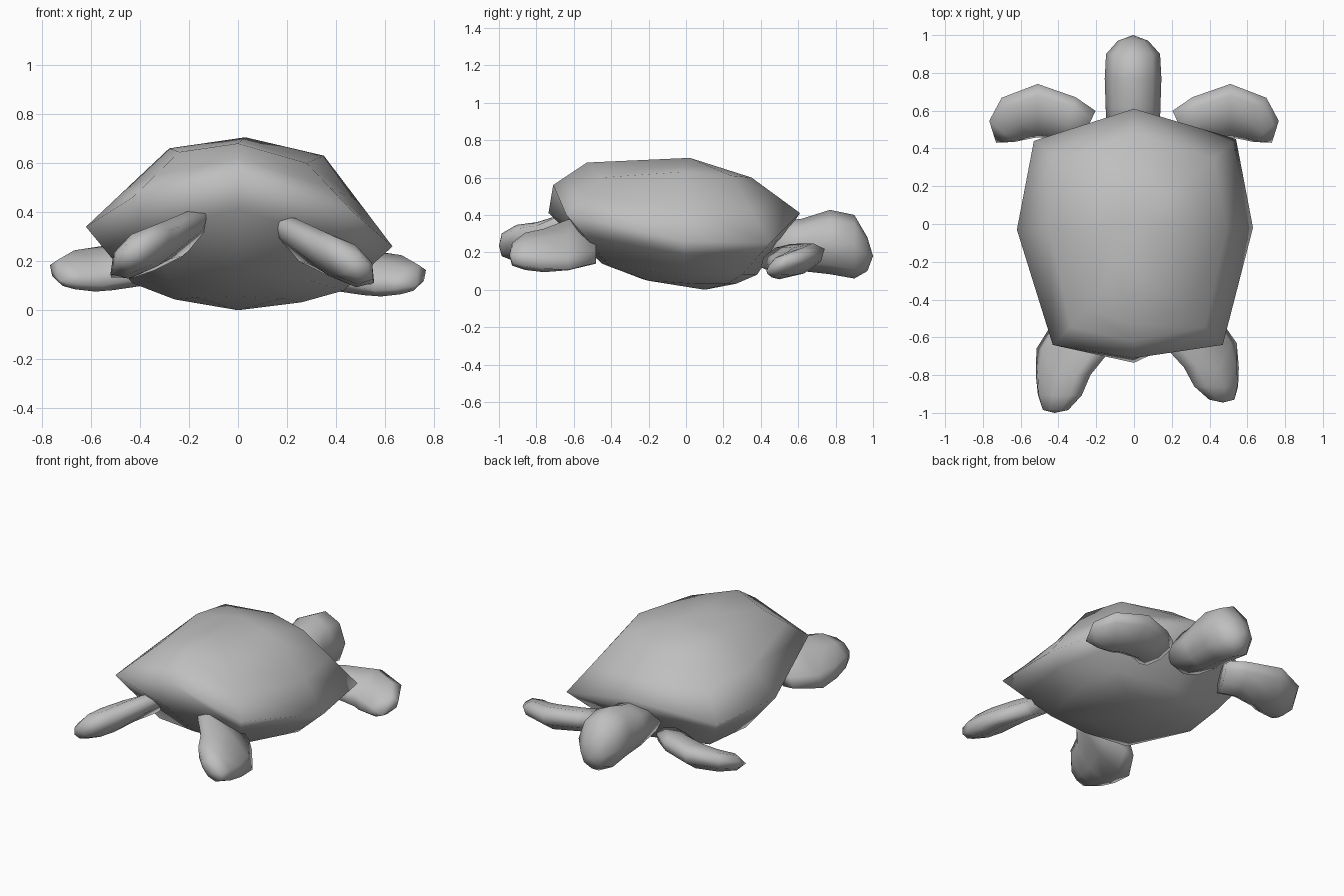
import bpy
import math
from mathutils import Vector

default_cube = bpy.data.objects.get("Cube")
if default_cube:
    bpy.data.objects.remove(default_cube)

skin = bpy.data.materials.new("plain_grey")
skin.use_nodes = True
grey = (0.52, 0.52, 0.52, 1)
skin.diffuse_color = grey
skin.node_tree.nodes["Principled BSDF"].inputs["Base Color"].default_value = grey


def loft(name, rings, end, start=None):
    """Skin a list of equal rings; fan to the end point and fan or cap the start."""
    sides = len(rings[0])
    verts = [Vector(point) for ring in rings for point in ring]
    faces = []
    for level in range(len(rings) - 1):
        for i in range(sides):
            a = level * sides + i
            b = level * sides + (i + 1) % sides
            faces.append((a, b, b + sides, a + sides))
    for tip, first in ((start, 0), (end, len(verts) - sides)):
        loop = list(range(first, first + sides))
        if tip is None:
            faces.append(loop)
        else:
            verts.append(Vector(tip))
            centre = len(verts) - 1
            faces += [(loop[i], loop[(i + 1) % sides], centre) for i in range(sides)]
    mesh = bpy.data.meshes.new(name)
    mesh.from_pydata(verts, [], faces)
    mesh.materials.append(skin)
    obj = bpy.data.objects.new(name, mesh)
    bpy.context.collection.objects.link(obj)

    # consistent outward normals and soft shading
    bpy.context.view_layer.objects.active = obj
    obj.select_set(True)
    bpy.ops.object.mode_set(mode='EDIT')
    bpy.ops.mesh.select_all(action='SELECT')
    bpy.ops.mesh.normals_make_consistent(inside=False)
    bpy.ops.object.mode_set(mode='OBJECT')
    bpy.ops.object.shade_smooth()
    obj.select_set(False)


def oval(centre, across, half_width, up, half_height, sides=8):
    """Ring of points around a centre in the plane of two directions."""
    angles = [math.tau * i / sides for i in range(sides)]
    return [Vector(centre) + across * (half_width * math.cos(t))
            + up * (half_height * math.sin(t)) for t in angles]


def between(ring_a, ring_b, factor):
    return [Vector(a).lerp(Vector(b), factor) for a, b in zip(ring_a, ring_b)]


# Shell: eight-sided rings, listed clockwise from the head end
rim = [(0, .61, .41), (.54, .45, .25), (.63, -.02, .26), (.47, -.64, .4),
       (0, -.71, .56), (-.43, -.64, .46), (-.62, -.03, .34), (-.53, .44, .32)]
crown = [(0, .35, .6), (.3, .24, .61), (.35, -.02, .63), (.28, -.45, .6),
         (0, -.53, .68), (-.24, -.45, .645), (-.28, -.02, .66), (-.26, .24, .63)]
belly = [(0, .38, .08), (.38, .3, .08), (.43, 0, .08), (.3, -.4, .12),
         (0, -.45, .14), (-.28, -.4, .13), (-.43, 0, .11), (-.38, .3, .1)]
apex = Vector((.03, .02, .705))
base = Vector((0, .1, 0))

flank = between(rim, crown, .5)
roof = between(crown, [apex] * 8, .5)
skirt = between(rim, belly, .4)
skirt[4] = Vector((0, -.735, .41))
keel = [base + Vector(((p[0] - base.x) * .6, (p[1] - base.y) * .6, p[2] * .4))
        for p in belly]
loft("shell", [keel, belly, skirt, rim, flank, crown, roof], apex, base)

# Head and neck: y, centre height, half width, half height
head_sections = [(.45, .25, .14, .11), (.62, .24, .145, .14), (.77, .255, .15, .172),
                 (.9, .23, .143, .17), (.97, .19, .08, .09)]
X, Z = Vector((1, 0, 0)), Vector((0, 0, 1))
loft("head", [oval((-.005, y, z), X, w, Z, h) for y, z, w, h in head_sections],
     (-.005, 1, .18))

# Front flippers: x, y, z, half width, half thickness, heading in degrees
flipper_sections = [(.25, .5, .18, .12, .06, 25), (.35, .56, .175, .13, .07, 20),
                    (.51, .6, .165, .155, .075, 0), (.625, .56, .15, .145, .065, -35),
                    (.7, .49, .135, .095, .05, -50)]


def flipper(name, side, lift):
    rings = []
    for x, y, z, width, thick, heading in flipper_sections:
        turn = math.radians(heading)
        across = Vector((-side * math.sin(turn), math.cos(turn), .45)).normalized()
        along = Vector((side * math.cos(turn), math.sin(turn), 0))
        up = along.cross(across)
        rings.append(oval((side * x, y, z + lift), across, width, up, thick))
    loft(name, rings, (side * .73, .43, .11 + lift))


flipper("front_flipper_left", 1, -.01)
flipper("front_flipper_right", -1, .01)

# Rear flippers: sloping paddles; x, y, z, half width, half thickness
paddle_sections = [(.28, -.48, .25, .19, .06), (.345, -.63, .24, .24, .07),
                   (.41, -.76, .21, .175, .08), (.435, -.86, .205, .14, .075),
                   (.465, -.93, .19, .08, .05)]


def paddle(name, side, shift):
    across = Vector((side * .83, 0, -.56)).normalized()
    up = Vector((side * .56, 0, .83)).normalized()
    rings = []
    for i, (x, y, z, width, thick) in enumerate(paddle_sections):
        centre = Vector((side * x, y, z)) + shift * (.4 + i * .15)
        rings.append(oval(centre, across, width, up, thick))
    loft(name, rings, Vector((side * .47, -.945, .185)) + shift)


paddle("rear_flipper_left", 1, Vector((0, 0, 0)))
paddle("rear_flipper_right", -1, Vector((.05, -.055, .05)))
